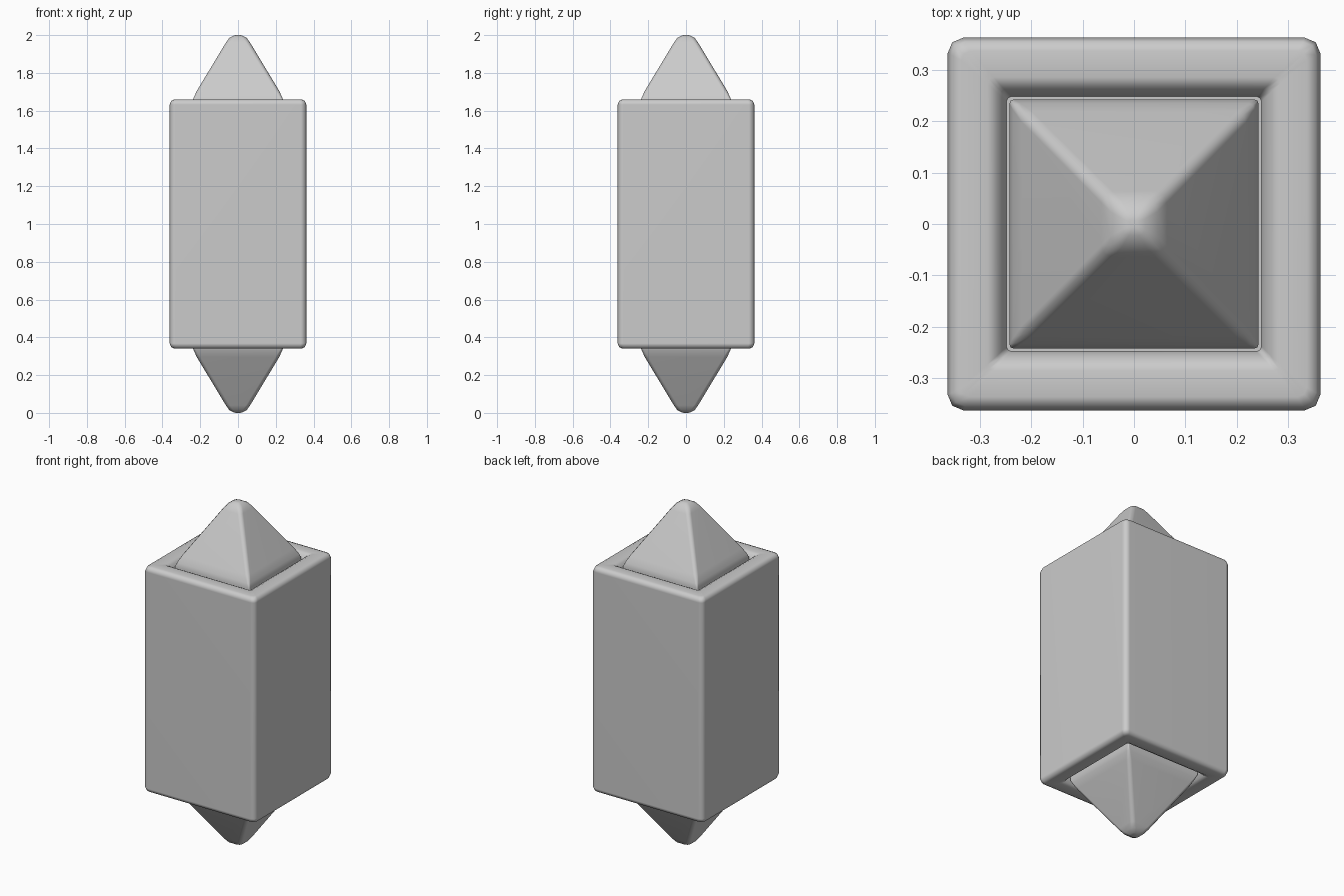
import bpy, bmesh, math

cube = bpy.data.objects.get("Cube")
if cube:
    bpy.data.objects.remove(cube, do_unlink=True)

stone = bpy.data.materials.new("plain_grey")
stone.use_nodes = True
GREY = (0.6, 0.6, 0.6, 1)
stone.diffuse_color = GREY
stone.node_tree.nodes["Principled BSDF"].inputs["Base Color"].default_value = GREY

MID = 1.0       # height of the mirror plane
STEPS = 2       # segments in each rounded corner


def rounded_square(bm, half, radius, z):
    """Ring of vertices around a square with rounded corners."""
    ring = []
    for corner in range(4):
        turn = corner * math.pi / 2
        mid = turn + math.pi / 4
        reach = (half - radius) * math.sqrt(2)
        for i in range(STEPS + 1):
            a = turn + i / STEPS * math.pi / 2
            ring.append(bm.verts.new((reach * math.cos(mid) + radius * math.cos(a),
                                      reach * math.sin(mid) + radius * math.sin(a), z)))
    return ring


def loft(name, sections):
    """Skin (half width, corner radius, z) sections and cap both ends."""
    bm = bmesh.new()
    rings = [rounded_square(bm, *s) for s in sections]
    for low, high in zip(rings, rings[1:]):
        for i in range(len(low)):
            j = (i + 1) % len(low)
            bm.faces.new((low[i], low[j], high[j], high[i]))
    bm.faces.new(rings[0])
    bm.faces.new(rings[-1])
    bmesh.ops.recalc_face_normals(bm, faces=bm.faces)
    mesh = bpy.data.meshes.new(name)
    bm.to_mesh(mesh)
    bm.free()
    mesh.materials.append(stone)
    obj = bpy.data.objects.new(name, mesh)
    bpy.context.collection.objects.link(obj)
    bpy.ops.object.select_all(action='DESELECT')
    obj.select_set(True)
    bpy.context.view_layer.objects.active = obj
    bpy.ops.object.shade_smooth_by_angle(angle=math.radians(50))
    weighted = obj.modifiers.new("even_shading", 'WEIGHTED_NORMAL')
    weighted.keep_sharp = True
    return obj


def flipped(sections):
    return [(h, r, 2 * MID - z) for h, r, z in reversed(sections)]


# Block with softened edges and a shallow pocket in each end
upper = [(0.362, 0.03, 1.632), (0.354, 0.026, 1.652), (0.336, 0.018, 1.66),
         (0.285, 0.012, 1.66), (0.265, 0.01, 1.65), (0.252, 0.01, 1.625),
         (0.248, 0.01, 1.61), (0.1, 0.01, 1.61)]
loft("body_block", flipped(upper) + upper)

# Rounded pyramid standing in each pocket
point = [(0.242, 0.008, 1.6), (0.242, 0.008, 1.645), (0.235, 0.014, 1.668),
         (0.218, 0.02, 1.705), (0.064, 0.022, 1.96), (0.046, 0.022, 1.985),
         (0.022, 0.012, 1.998), (0.008, 0.004, 2.0)]
loft("top_point", point)
loft("bottom_point", flipped(point))
